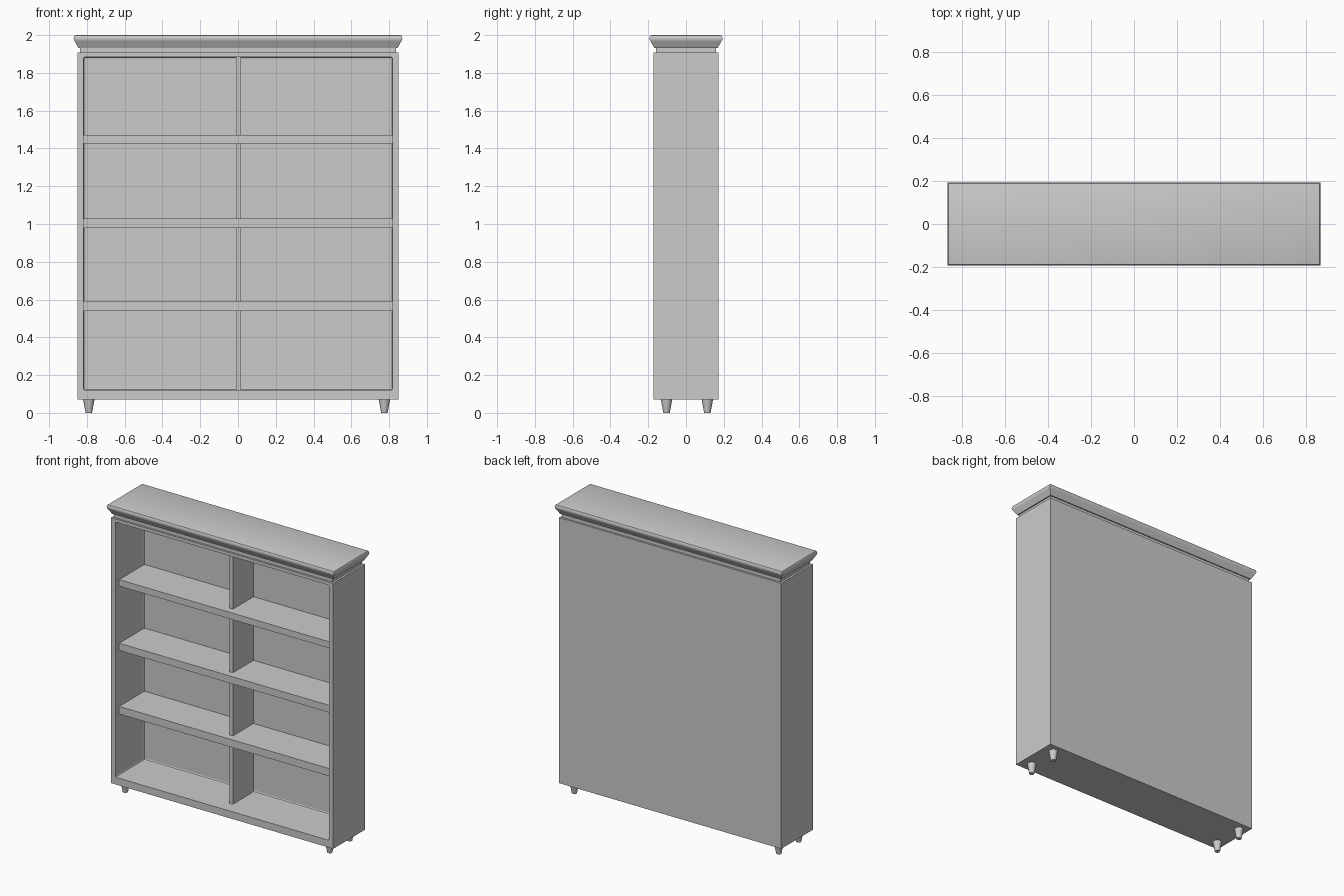
import bpy, bmesh
from mathutils import Matrix, Vector

if "Cube" in bpy.data.objects:
    bpy.data.objects.remove(bpy.data.objects["Cube"])

grey = bpy.data.materials.new("plain grey")
grey.use_nodes = True
COLOUR = (0.6, 0.6, 0.6, 1)
grey.diffuse_color = COLOUR
grey.node_tree.nodes["Principled BSDF"].inputs["Base Color"].default_value = COLOUR


def finish(name, bm, smooth=False):
    """Turn a bmesh into a named, coloured object."""
    bmesh.ops.recalc_face_normals(bm, faces=bm.faces)
    mesh = bpy.data.meshes.new(name)
    bm.to_mesh(mesh)
    bm.free()
    mesh.materials.append(grey)
    obj = bpy.data.objects.new(name, mesh)
    bpy.context.collection.objects.link(obj)
    if smooth:
        bpy.ops.object.select_all(action="DESELECT")
        obj.select_set(True)
        bpy.context.view_layer.objects.active = obj
        bpy.ops.object.shade_smooth_by_angle(angle=0.6)
    return obj


def box_mesh(low, high):
    low, high = Vector(low), Vector(high)
    bm = bmesh.new()
    place = Matrix.Translation((low + high) / 2) @ Matrix.Diagonal((*(high - low), 1))
    bmesh.ops.create_cube(bm, size=1, matrix=place)
    return bm


def stacked_rings(name, rings, smooth=False):
    """Rectangular moulding from (half x, half y, z) rings."""
    bm = bmesh.new()
    loops = [[bm.verts.new((sx * x, sy * y, z))
              for sx, sy in ((-1, -1), (1, -1), (1, 1), (-1, 1))] for x, y, z in rings]
    for a, b in zip(loops, loops[1:]):
        for i in range(4):
            j = (i + 1) % 4
            bm.faces.new((a[i], a[j], b[j], b[i]))
    bm.faces.new(loops[0])
    bm.faces.new(loops[-1])
    return finish(name, bm, smooth)


# Carcass: a box whose front is inset and pushed in to make the open cavity
FRONT, BACK = -0.173, 0.173
LEFT, BOTTOM, TOP = 0.818, 0.12, 1.885
bm = box_mesh((-0.85, FRONT, 0.07), (0.85, BACK, 1.907))
bm.faces.ensure_lookup_table()
face = min(bm.faces, key=lambda f: f.calc_center_median().y)
bmesh.ops.inset_region(bm, faces=[face], thickness=0.01)
for v in face.verts:
    v.co.x = LEFT if v.co.x > 0 else -LEFT
    v.co.z = TOP if v.co.z > 1 else BOTTOM
inner = bmesh.ops.extrude_discrete_faces(bm, faces=[face])["faces"][0]
for v in inner.verts:
    v.co.y = 0.145
# Small chamfer around the inner edges of the cavity
edges = set(inner.edges)
for v in inner.verts:
    edges.update(v.link_edges)
bmesh.ops.bevel(bm, geom=list(edges), offset=0.01, segments=2, profile=0.5, affect="EDGES")
finish("carcass", bm)

# Shelves, set back from the front frame
for name, low, high in (("lower", 0.54, 0.593), ("middle", 0.98, 1.03), ("upper", 1.425, 1.47)):
    finish(name + "_shelf", box_mesh((-LEFT, -0.13, low), (LEFT, 0.15, high)))

# Upright divider, set back behind the shelf edges
finish("divider", box_mesh((-0.01, -0.08, BOTTOM), (0.017, 0.15, TOP)))

# Neck and flared crown moulding
stacked_rings("neck", [(0.836, 0.16, 1.905), (0.836, 0.16, 1.935)])
profile = [(0.025, 1.932), (0.007, 1.965), (0.001, 1.975), (0, 1.984),
           (0.002, 1.993), (0.005, 1.998), (0.01, 2.0)]
stacked_rings("crown", [(0.87 - d, 0.193 - d, z) for d, z in profile], smooth=True)

# Tapered round feet
for side, x in (("right", -0.79), ("left", 0.775)):
    for end, y in (("front", -0.103), ("back", 0.113)):
        bm = bmesh.new()
        bmesh.ops.create_cone(bm, cap_ends=True, segments=16, radius1=0.017, radius2=0.031,
                              depth=0.075, matrix=Matrix.Translation((x, y, 0.0375)))
        finish(f"{end}_{side}_foot", bm, smooth=True)
